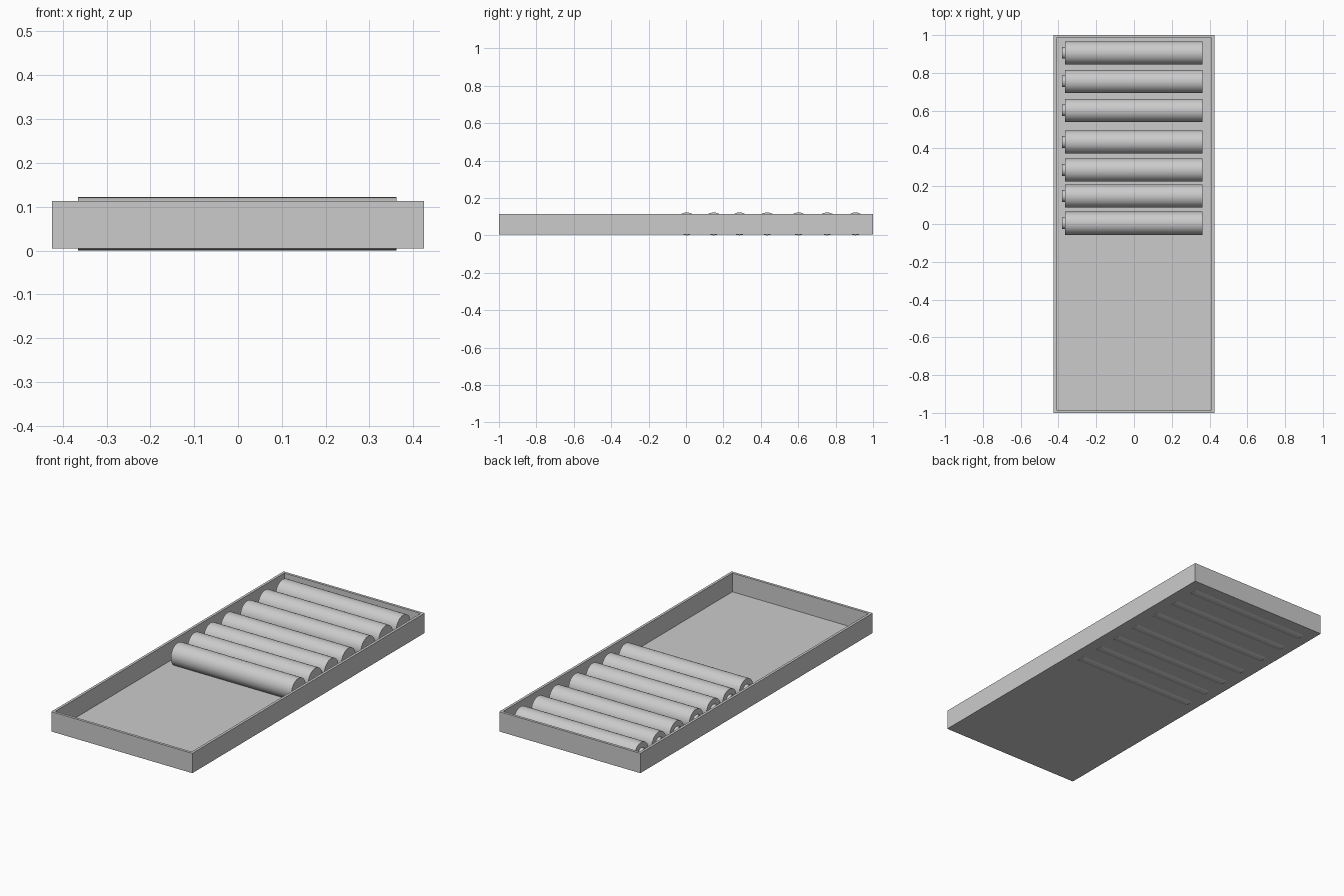
import bpy, bmesh
from math import radians
from mathutils import Matrix

if "Cube" in bpy.data.objects:
    bpy.data.objects.remove(bpy.data.objects["Cube"])


def add_object(name, bm):
    mesh = bpy.data.meshes.new(name)
    bmesh.ops.recalc_face_normals(bm, faces=bm.faces)
    bm.to_mesh(mesh)
    bm.free()
    ob = bpy.data.objects.new(name, mesh)
    bpy.context.collection.objects.link(ob)
    return ob


# Open tray: a box whose top is inset for the rim and pushed down to the floor
Z0, Z1, FLOOR = 0.005, 0.113, 0.011
bm = bmesh.new()
bmesh.ops.create_cube(bm, size=1, matrix=Matrix.Translation((0, 0, (Z0 + Z1) / 2))
                      @ Matrix.Diagonal((0.85, 2.0, Z1 - Z0, 1)))
top = max(bm.faces, key=lambda f: f.calc_center_median().z)
bmesh.ops.inset_region(bm, faces=[top], thickness=0.02)
inner = bmesh.ops.extrude_discrete_faces(bm, faces=[top])["faces"][0]
for v in inner.verts:
    v.co.z = FLOOR
add_object("tray", bm)


def cell_mesh():
    # Body and end contact, both lying along x
    bm = bmesh.new()
    for x0, x1, r in ((-0.365, 0.362, 0.061), (-0.382, -0.365, 0.031)):
        bmesh.ops.create_cone(bm, cap_ends=True, segments=32, radius1=r, radius2=r,
                              depth=x1 - x0,
                              matrix=Matrix.Translation(((x0 + x1) / 2, 0, 0))
                              @ Matrix.Rotation(radians(90), 4, 'Y'))
    return bm


# Row of seven battery cells
for i, y in enumerate((0.004, 0.148, 0.286, 0.434, 0.602, 0.755, 0.906)):
    ob = add_object(f"battery_cell_{i + 1}", cell_mesh())
    ob.location = (0, y, 0.061)
    bpy.ops.object.select_all(action='DESELECT')
    ob.select_set(True)
    bpy.context.view_layer.objects.active = ob
    bpy.ops.object.shade_smooth_by_angle(angle=radians(30))
